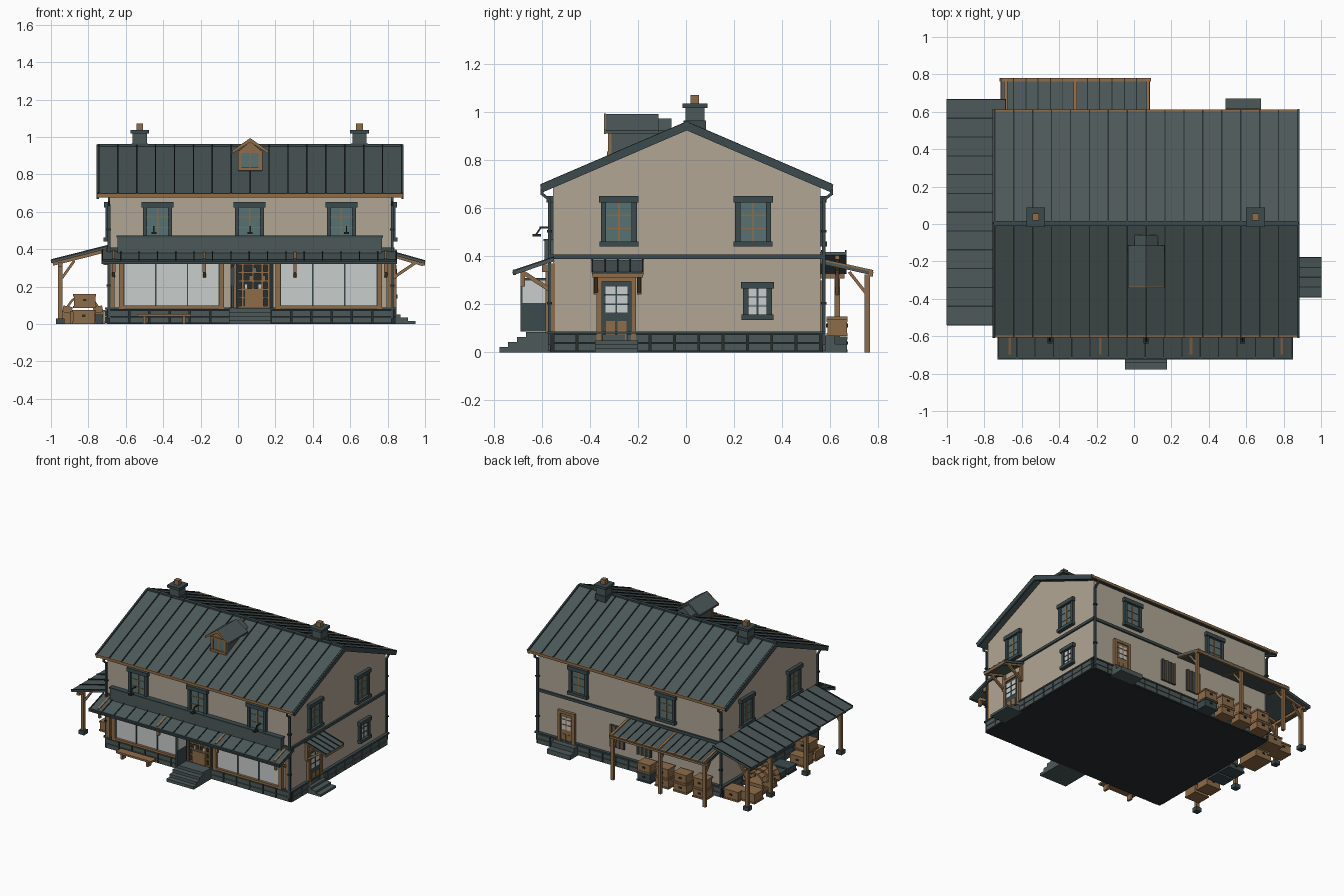
import bpy, bmesh, math
from mathutils import Vector, Matrix

if "Cube" in bpy.data.objects:
    bpy.data.objects.remove(bpy.data.objects["Cube"])

COL = {"wall_plaster": (.44, .38, .30), "slate": (.072, .098, .099), "dark_seam": (.020, .027, .028),
       "trim_slate": (.045, .068, .074), "wood": (.27, .15, .066), "pale_glass": (.58, .61, .60),
       "teal_glass": (.095, .165, .17)}
MATS = list(COL)
for n, c in COL.items():
    bpy.data.materials.new(n).diffuse_color = (*c, 1)
WALL, SLATE, DARK, TRIM, WOOD, PALE, TEAL = range(7)
parts = {}
I = Matrix.Identity(4)


def part(name):
    return parts.setdefault(name, bmesh.new())


def box(name, x, y, z, mat, M=I):
    bm = part(name)
    T = Matrix.Translation(((x[0]+x[1])/2, (y[0]+y[1])/2, (z[0]+z[1])/2))
    S = Matrix.Diagonal((abs(x[1]-x[0]), abs(y[1]-y[0]), abs(z[1]-z[0]), 1))
    vs = bmesh.ops.create_cube(bm, size=1, matrix=M @ T @ S)["verts"]
    for f in {f for v in vs for f in v.link_faces}:
        f.material_index = mat


def beam(name, p, q, w, h, mat):
    # square timber or slab running from p to q, w wide sideways and h thick
    p, q = Vector(p), Vector(q)
    d = (q-p).normalized()
    up = Vector((0, 0, 1)) if abs(d.z) < .95 else Vector((0, 1, 0))
    s = up.cross(d).normalized()
    n = d.cross(s)
    M = Matrix((d, s, n)).transposed().to_4x4()
    M.translation = (p+q)/2
    L = (q-p).length/2
    box(name, (-L, L), (-w/2, w/2), (-h/2, h/2), mat, M)


def prism(name, pts, axis, a, b, mat):
    # profile extruded along x (points are y,z) or y (points are x,z)
    bm = part(name)
    mk = (lambda p, t: (t, p[0], p[1])) if axis == "x" else (lambda p, t: (p[0], t, p[1]))
    A = [bm.verts.new(mk(p, a)) for p in pts]
    B = [bm.verts.new(mk(p, b)) for p in pts]
    k = len(pts)
    fs = [bm.faces.new(A), bm.faces.new(B[::-1])]
    fs += [bm.faces.new((A[i], B[i], B[(i+1) % k], A[(i+1) % k])) for i in range(k)]
    for f in fs:
        f.material_index = mat
    bmesh.ops.recalc_face_normals(bm, faces=fs)


# Wall frames: local x runs along the wall, local -y points outward
X0, X1, Y0, Y1 = -.69, .825, -.555, .56
FRONT = Matrix.Translation((0, Y0, 0))
BACK = Matrix.Translation((0, Y1, 0)) @ Matrix.Rotation(math.pi, 4, "Z")
RIGHT = Matrix.Translation((X1, 0, 0)) @ Matrix.Rotation(math.pi/2, 4, "Z")
LEFT = Matrix.Translation((X0, 0, 0)) @ Matrix.Rotation(-math.pi/2, 4, "Z")

# House body with gables
prism("house_walls", [(Y0, .02), (Y1, .02), (Y1, .70), (.003, .935), (Y0, .70)], "x", X0, X1, WALL)
box("floor_band", (X0-.012, X1+.012), (Y0-.012, Y1+.012), (.388, .408), TRIM)

# Foundation with stone courses
box("foundation", (X0-.012, X1+.012), (Y0-.012, Y1+.012), (0, .08), DARK)
for M, a, b in ((FRONT, X0, X1), (BACK, -X1, -X0), (RIGHT, Y0, Y1), (LEFT, -Y1, -Y0)):
    for row in range(2):
        n = round((b-a)/.105)
        st = (b-a)/n
        for i in range(n):
            box("foundation_stones", (a+i*st+.004, a+(i+1)*st-.004), (-.021, -.01),
                (.005+row*.036, .037+row*.036), SLATE, M)
    box("foundation_cap", (a-.018, b+.018), (-.022, 0), (.077, .087), TRIM, M)

# Main roof with standing seams
RX0, RX1, RI, EV, EZ, RZ = -.75, .88, .003, .605, .695, .955
prism("main_roof", [(-.602, EZ), (RI, RZ), (.608, EZ), (.608, EZ-.02), (RI, RZ-.022), (-.602, EZ-.02)],
      "x", RX0, RX1, SLATE)
for s in (-1, 1):
    for i in range(17):
        x = RX0+.006+i*(RX1-RX0-.012)/16
        beam("roof_seams", (x, RI, RZ+.002), (x, RI+s*EV, EZ+.002), .007, .010, DARK)
    for x in (RX0, RX1):
        beam("barge_boards", (x, RI, RZ-.012), (x, RI+s*EV, EZ-.012), .012, .034, TRIM)
    y = RI+s*.603
    box("eave_gutter", (RX0, RX1), (y-.007, y+.007), (EZ-.016, EZ+.003), WOOD)
    # Downpipes
    for x in (X0+.0, X1-.0):
        yw = (Y0 if s < 0 else Y1)+s*.014
        beam("downpipes", (x, y, EZ-.01), (x, y, .655), .012, .012, TRIM)
        beam("downpipes", (x, y, .66), (x, yw, .635), .012, .012, TRIM)
        beam("downpipes", (x, yw, .64), (x, yw, .03), .014, .014, TRIM)
        for z in (.2, .5):
            box("pipe_clips", (x-.012, x+.012), (yw-.011, yw+.011), (z, z+.01), DARK)
box("ridge_cap", (RX0, RX1), (RI-.012, RI+.012), (RZ-.008, RZ+.006), TRIM)

# Chimneys
for x in (-.525, .65):
    box("chimneys", (x-.038, x+.038), (-.003, .077), (.88, 1.02), SLATE)
    box("chimney_caps", (x-.05, x+.05), (-.015, .089), (1.018, 1.037), TRIM)
    box("chimney_base", (x-.045, x+.045), (-.01, .084), (.9, .965), TRIM)
    box("chimney_pots", (x-.018, x+.018), (.019, .055), (1.037, 1.072), WOOD)

# Dormer
dx = .065
prism("dormer_body", [(dx-.062, .80), (dx+.062, .80), (dx+.062, .925), (dx, .975), (dx-.062, .925)],
      "y", -.315, -.06, SLATE)
prism("dormer_gable", [(dx-.06, .925), (dx+.06, .925), (dx, .975)], "y", -.321, -.314, WOOD)
for s in (-1, 1):
    prism("dormer_roof", [(dx, .992), (dx+s*.097, .925), (dx+s*.097, .912), (dx, .976)], "y", -.335, -.115, SLATE)
    prism("dormer_verge", [(dx, .994), (dx+s*.097, .927), (dx+s*.097, .91), (dx, .972)], "y", -.341, -.334, WOOD)
    box("dormer_frame", (dx+s*.045, dx+s*.066), (-.326, -.31), (.82, .925), WOOD)
box("dormer_glass", (dx-.045, dx+.045), (-.32, -.313), (.835, .92), TEAL)
box("dormer_frame", (dx-.066, dx+.066), (-.33, -.31), (.82, .836), WOOD)
box("dormer_frame", (dx-.066, dx+.066), (-.327, -.31), (.915, .928), WOOD)
box("dormer_frame", (dx-.003, dx+.003), (-.324, -.31), (.83, .92), WOOD)


def window(M, u, z0, z1, w, glass=TEAL, rows=3, bars=WOOD):
    h = w/2
    box("window_glass", (u-h+.015, u+h-.015), (-.006, .01), (z0+.02, z1-.02), glass, M)
    for s in (-1, 1):
        box("window_frames", (u+s*h, u+s*(h-.022)), (-.018, .01), (z0, z1), TRIM, M)
    box("window_heads", (u-h-.008, u+h+.008), (-.026, .01), (z1-.028, z1), TRIM, M)
    box("window_sills", (u-h-.006, u+h+.006), (-.028, .01), (z0, z0+.022), TRIM, M)
    box("window_bars", (u-.004, u+.004), (-.011, 0), (z0+.02, z1-.02), bars, M)
    for i in range(1, rows):
        z = z0+.02+i*(z1-z0-.045)/rows
        box("window_bars", (u-h+.02, u+h-.02), (-.010, 0), (z-.003, z+.003), bars, M)


for x in (-.43, .062, .553):
    window(FRONT, x, .44, .652, .155)
for x in (.49, -.235):
    window(BACK, -x, .44, .652, .15)
for M in (LEFT, RIGHT):
    for u in (-.28, .28):
        window(M, u, .44, .652, .15)
window(RIGHT, .298, .135, .293, .12, PALE, 3, TRIM)
# Barred store windows at the back
for x in (.17, -.05):
    box("store_windows", (-x-.06, -x+.06), (-.012, .01), (.14, .30), TRIM, BACK)
    for i in range(4):
        box("store_window_bars", (-x-.055+i*.033, -x-.045+i*.033), (-.019, 0), (.14, .30), WOOD, BACK)


def door(M, u, w, z1, leaf):
    h = w/2
    for s in (-1, 1):
        box("door_frames", (u+s*h, u+s*(h-.022)), (-.022, .01), (.03, z1), WOOD, M)
        box("door_panels", (u+s*.005, u+s*(h-.04)), (-.018, 0), (.05, .13), WOOD, M)
    box("door_frames", (u-h, u+h), (-.022, .01), (z1-.02, z1), WOOD, M)
    box("door_leaf", (u-h+.02, u+h-.02), (-.014, .01), (.03, z1-.02), leaf, M)
    box("door_glass", (u-h+.036, u+h-.036), (-.018, 0), (.165, z1-.04), PALE, M)
    box("door_bars", (u-.003, u+.003), (-.021, 0), (.165, z1-.04), leaf, M)
    for z in (.20, .24):
        box("door_bars", (u-h+.03, u+h-.03), (-.021, 0), (z-.003, z+.003), leaf, M)


door(RIGHT, -.29, .165, .315, TRIM)
door(BACK, -.585, .14, .30, WOOD)


def steps(M, u, w, depths, top):
    for i, d in enumerate(depths):
        box("stone_steps", (u-w/2, u+w/2), (-d, 0), (0 if i == 0 else top*i/len(depths), top*(i+1)/len(depths)), SLATE, M)


steps(FRONT, .065, .225, (.222, .186, .15, .112), .085)
steps(RIGHT, -.29, .18, (.125, .085, .045), .05)
steps(BACK, -.585, .19, (.112, .06), .07)

# Side door canopy
beam("side_canopy", (.815, -.285, .380), (1.0, -.285, .328), .215, .014, SLATE)
for y in (-.39, -.337, -.285, -.232, -.18):
    beam("canopy_seams", (.815, y, .389), (1.0, y, .337), .006, .008, DARK)
for y in (-.375, -.195):
    beam("canopy_brackets", (.835, y, .25), (.955, y, .332), .016, .016, WOOD)
    beam("canopy_brackets", (.835, y, .363), (.99, y, .318), .016, .018, WOOD)
    box("canopy_brackets", (.825, .845), (y-.01, y+.01), (.24, .37), WOOD)
box("canopy_fascia", (.985, 1.0), (-.39, -.18), (.312, .327), WOOD)

# Shopfront windows and posts
for a, b in ((-.61, -.10), (.225, .745)):
    box("shop_glass", (a, b), (-.012, .01), (.095, .335), PALE, FRONT)
    box("shop_sill", (a-.02, b+.02), (-.03, .01), (.083, .10), WOOD, FRONT)
    for i in range(4):
        x = a+(b-a)*i/3
        box("shop_mullions", (x-.004, x+.004), (-.018, 0), (.095, .335), TRIM, FRONT)
    for x in (a-.012, b+.012):
        box("shop_posts", (x-.013, x+.013), (-.03, .01), (.08, .35), WOOD, FRONT)
for x in (X0+.015, X1-.015):
    box("corner_posts", (x-.016, x+.016), (-.02, .01), (.08, .37), WOOD, FRONT)

# Entrance with shelves and an open door
box("entrance_back", (-.04, .19), (-.008, .01), (.085, .34), DARK, FRONT)
for x in (-.015, .025, .08, .13, .165):
    box("entrance_shelves", (x-.006, x+.006), (-.018, 0), (.085, .335), WOOD, FRONT)
for z in (.09, .14, .185, .23, .275, .32):
    box("entrance_shelves", (.0, .17), (-.02, 0), (z-.005, z+.005), WOOD, FRONT)
for i in range(5):
    box("shelf_goods", (.035+i*.024, .05+i*.024), (-.017, 0), (.19+.045*(i % 3), .213+.045*(i % 3)),
        (PALE, WOOD, TEAL)[i % 3], FRONT)
box("entrance_counter", (.035, .135), (-.025, 0), (.09, .18), WOOD, FRONT)
box("open_door", (-.035, -.022), (-.135, -.02), (.086, .31), TRIM, FRONT)
box("open_door_glass", (-.038, -.019), (-.127, -.03), (.205, .30), PALE, FRONT)

# Front awning and sign board
beam("front_awning", (.06, -.55, .386), (.06, -.722, .328), 1.58, .014, SLATE)
for i in range(17):
    x = -.725+i*1.57/16
    beam("awning_seams", (x, -.55, .395), (x, -.722, .337), .006, .009, DARK)
box("awning_fascia", (-.73, .85), (-.722, -.708), (.322, .345), TRIM)
box("awning_beam", (-.70, .83), (-.60, -.555), (.335, .365), WOOD)
for x in (-.665, -.18, .305, .79):
    beam("awning_brackets", (x, -.56, .255), (x, -.675, .33), .016, .018, WOOD)
    beam("awning_rafters", (x, -.56, .387), (x, -.695, .342), .014, .016, WOOD)
    box("awning_brackets", (x-.009, x+.009), (-.69, -.672), (.275, .34), WOOD)
box("sign_board", (-.645, .77), (-.59, -.555), (.378, .47), SLATE)
box("sign_border", (-.65, .775), (-.594, -.553), (.463, .473), TRIM)
# Sign lamps
for x in (-.45, .065, .58):
    beam("sign_lamps", (x, -.55, .52), (x, -.61, .52), .007, .007, DARK)
    beam("sign_lamps", (x, -.605, .52), (x, -.625, .49), .007, .007, DARK)
    box("sign_lamps", (x-.013, x+.013), (-.64, -.605), (.482, .492), DARK)

# Bench
box("bench", (-.54, -.25), (-.67, -.61), (.04, .054), WOOD)
for x in (-.5, -.29):
    box("bench", (x-.008, x+.008), (-.66, -.62), (0, .04), WOOD)

# Left lean-to
beam("lean_to_roof", (-.685, .064, .412), (-1.0, .064, .332), 1.21, .014, SLATE)
for i in range(13):
    y = -.54+i*1.206/12
    beam("lean_to_seams", (-.685, y, .421), (-1.0, y, .341), .006, .009, DARK)
for y in (-.47, -.06, .36, .63):
    box("lean_to_posts", (-.962, -.938), (y-.012, y+.012), (.02, .33), WOOD)
    box("post_feet", (-.972, -.928), (y-.022, y+.022), (0, .03), TRIM)
    beam("lean_to_rafters", (-.69, y, .397), (-.99, y, .321), .018, .02, WOOD)
    beam("lean_to_braces", (-.945, y, .24), (-.875, y, .338), .014, .014, WOOD)
box("lean_to_beam", (-.962, -.938), (-.53, .66), (.308, .328), WOOD)

# Back canopy
beam("back_canopy", (-.315, .555, .378), (-.315, .78, .328), .80, .012, SLATE)
for i in range(13):
    x = -.71+i*.79/12
    beam("back_canopy_seams", (x, .555, .386), (x, .78, .336), .005, .008, DARK)
for x in (-.685, -.315, .075):
    box("back_posts", (x-.011, x+.011), (.744, .766), (0, .325), WOOD)
    beam("back_rafters", (x, .56, .38), (x, .778, .332), .018, .022, WOOD)
    beam("back_braces", (x, .755, .24), (x, .68, .335), .013, .013, WOOD)
box("back_beam", (-.72, .09), (.762, .78), (.316, .34), WOOD)


def crate(x, y, z, w, d, h, mat=WOOD):
    box("crates", (x-w/2, x+w/2), (y-d/2, y+d/2), (z, z+h), mat)
    for zz in (z, z+h-.012):
        box("crate_rims", (x-w/2-.004, x+w/2+.004), (y-d/2-.004, y+d/2+.004), (zz, zz+.012), mat)
    box("crate_latches", (x-.01, x+.01), (y-d/2-.006, y+d/2+.006), (z+h*.5, z+h*.5+.012), DARK)


# Stored goods
for x, h in ((-.12, .07), (-.27, .08), (-.42, .075), (-.58, .08)):
    crate(x, .63, .0, .105, .08, .065, TRIM if h == .07 else WOOD)
    crate(x, .63, .068, .10, .08, h)
for x, y, z in ((-.825, -.32, 0), (-.82, -.19, 0), (-.82, -.25, .085), (-.77, .52, 0), (-.88, .48, 0)):
    crate(x, y, z, .115, .10, .075)
for y in (-.03, .09):
    crate(-.79, y, 0, .13, .095, .05, TRIM)

# Log rack with arched hoops
for i in range(8):
    a, b = math.pi*i/8, math.pi*(i+1)/8
    for y in (.22, .29, .36):
        beam("log_rack", (-.83+.085*math.cos(a), y, .06+.09*math.sin(a)),
             (-.83+.085*math.cos(b), y, .06+.09*math.sin(b)), .05, .012, WOOD)
crate(-.83, .29, 0, .13, .17, .07)

# Build the objects
for name, bm in parts.items():
    me = bpy.data.meshes.new(name)
    bm.to_mesh(me)
    bm.free()
    for m in MATS:
        me.materials.append(bpy.data.materials[m])
    bpy.context.collection.objects.link(bpy.data.objects.new(name, me))

for m in bpy.data.materials:
    if m.users and not m.is_grease_pencil:
        m.use_nodes = True
        m.node_tree.nodes["Principled BSDF"].inputs["Base Color"].default_value = m.diffuse_color
